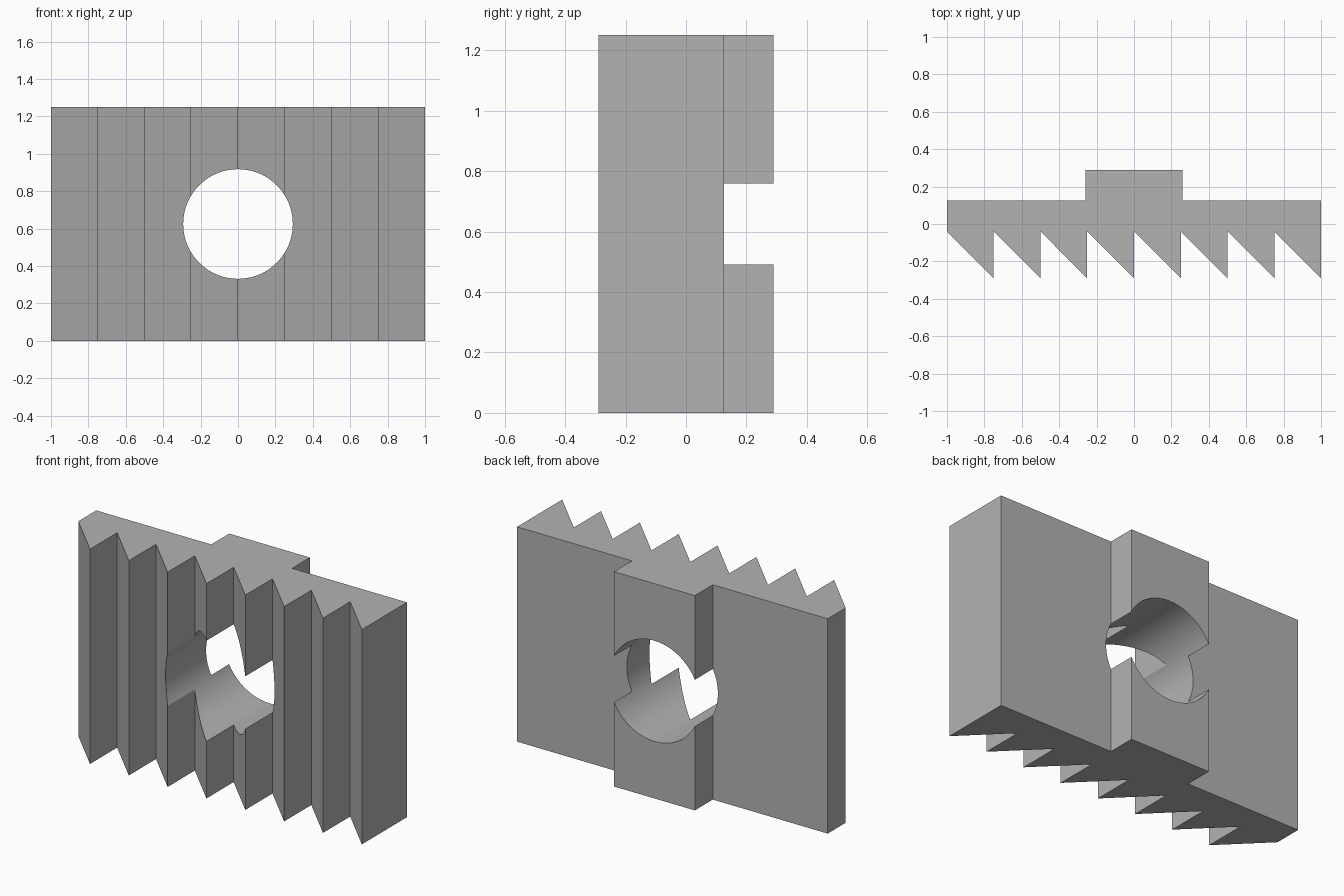
import bpy
import bmesh
from mathutils import Matrix

if "Cube" in bpy.data.objects:
    bpy.data.objects.remove(bpy.data.objects["Cube"], do_unlink=True)

HEIGHT = 1.25
TEETH = 8
PITCH = 2 / TEETH
VALLEY_Y, TIP_Y = -0.04, -0.29
PLATE_Y, RIB_Y, RIB_X = 0.125, 0.29, 0.26
HOLE_RADIUS = 0.293

grey = bpy.data.materials.new("plain grey")
grey.use_nodes = True
colour = (0.45, 0.45, 0.45, 1)
grey.diffuse_color = colour
grey.node_tree.nodes["Principled BSDF"].inputs["Base Color"].default_value = colour


def add_object(name, bm):
    mesh = bpy.data.meshes.new(name)
    bmesh.ops.recalc_face_normals(bm, faces=bm.faces)
    bm.to_mesh(mesh)
    bm.free()
    mesh.materials.append(grey)
    obj = bpy.data.objects.new(name, mesh)
    bpy.context.collection.objects.link(obj)
    return obj


# Saw-tooth front edge, then the back edge with its raised rib
outline = []
for i in range(TEETH):
    x = -1 + i * PITCH
    outline += [(x, VALLEY_Y), (x + PITCH, TIP_Y)]
outline += [(1, PLATE_Y), (RIB_X, PLATE_Y), (RIB_X, RIB_Y),
            (-RIB_X, RIB_Y), (-RIB_X, PLATE_Y), (-1, PLATE_Y)]

# Extrude the outline upwards
bm = bmesh.new()
base = bm.faces.new([bm.verts.new((x, y, 0)) for x, y in outline])
top = bmesh.ops.extrude_face_region(bm, geom=[base], use_keep_orig=True)["geom"]
bmesh.ops.translate(bm, vec=(0, 0, HEIGHT),
                    verts=[v for v in top if isinstance(v, bmesh.types.BMVert)])
block = add_object("serrated_block", bm)

# Round cutter from front to back
bm = bmesh.new()
place = Matrix.Translation((0, 0, HEIGHT / 2)) @ Matrix.Rotation(1.5707963, 4, "X")
bmesh.ops.create_cone(bm, cap_ends=True, segments=96, radius1=HOLE_RADIUS,
                      radius2=HOLE_RADIUS, depth=1, matrix=place)
cutter = add_object("hole_cutter", bm)
cutter.hide_render = True

# Cut the hole and bake the result
bpy.context.view_layer.objects.active = block
block.select_set(True)
cut = block.modifiers.new("hole", "BOOLEAN")
cut.operation = "DIFFERENCE"
cut.solver = "EXACT"
cut.object = cutter
bpy.ops.object.modifier_apply(modifier=cut.name)
bpy.data.objects.remove(cutter, do_unlink=True)

# Smooth bore with sharp edges kept
bpy.ops.object.shade_smooth_by_angle(angle=0.5)
